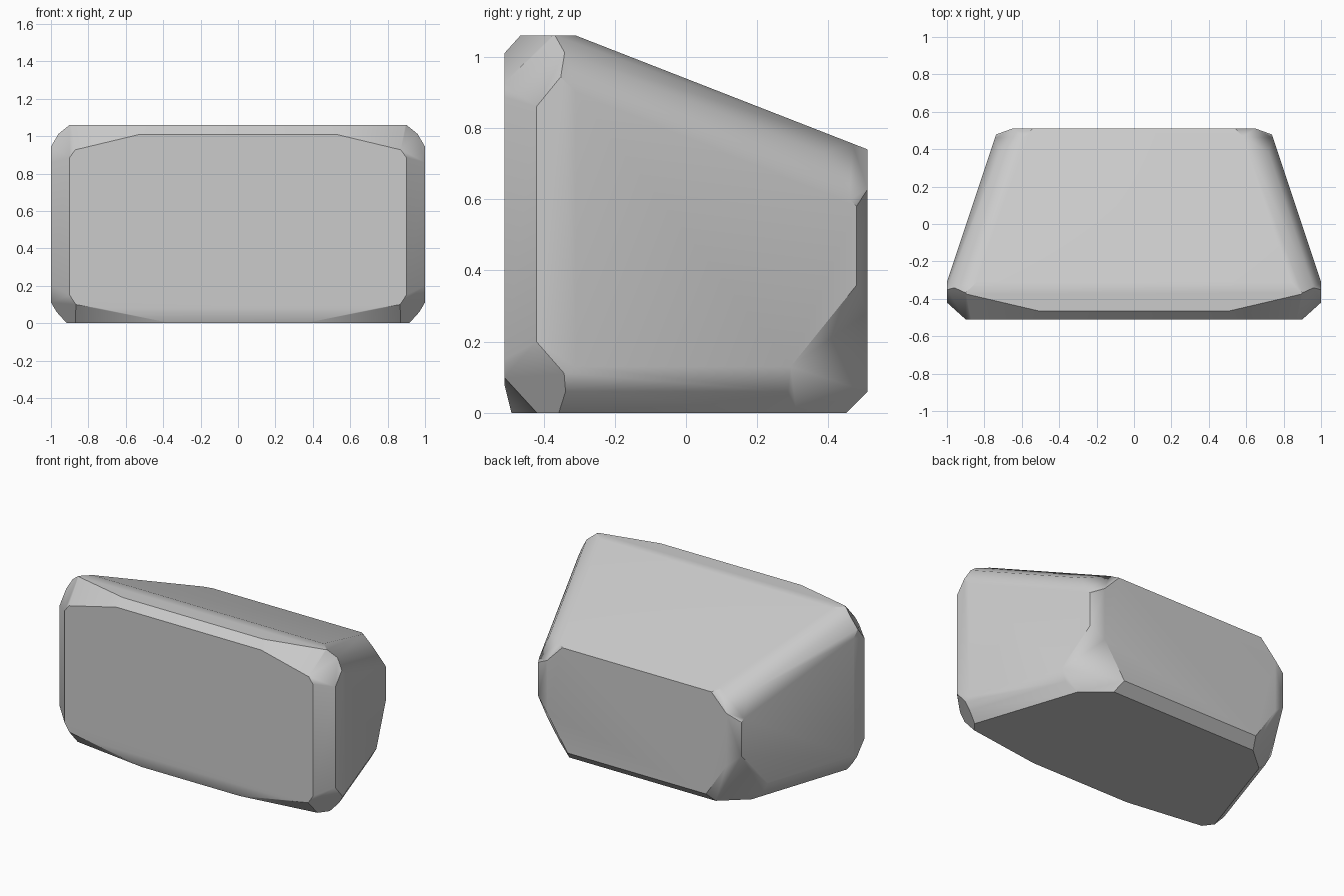
import bpy, bmesh
from mathutils import Vector

cube = bpy.data.objects.get("Cube")
if cube:
    bpy.data.objects.remove(cube, do_unlink=True)

grey = bpy.data.materials.new("stone_grey")
grey.use_nodes = True
colour = (0.6, 0.6, 0.6, 1)
grey.diffuse_color = colour
grey.node_tree.nodes["Principled BSDF"].inputs["Base Color"].default_value = colour

bm = bmesh.new()
bmesh.ops.create_cube(bm, size=4)
CENTRE = Vector((0, 0, 0.5))


def slice_off(a, b, c):
    """Cut away everything beyond the plane through three points and cap it."""
    normal = (b - a).cross(c - a).normalized()
    if normal.dot(a - CENTRE) < 0:
        normal = -normal
    geom = bm.verts[:] + bm.edges[:] + bm.faces[:]
    cut = bmesh.ops.bisect_plane(bm, geom=geom, dist=1e-5, plane_co=a,
                                 plane_no=normal, clear_outer=True)
    edges = [e for e in cut["geom_cut"] if isinstance(e, bmesh.types.BMEdge)]
    if edges:
        bmesh.ops.contextual_create(bm, geom=edges)


def both_sides(*points):
    for s in (1, -1):
        slice_off(*[Vector((s * x, y, z)) for x, y, z in points])


def along(p, q, direction):
    """Chamfer through p and q, running along an edge direction."""
    both_sides(p, q, Vector(p) + Vector(direction))


X, Z = (1, 0, 0), (0, 0, 1)
SIDE = (-0.333, 1, 0)
RIDGE = (-0.333, 1, -0.39)


def across(p, q):
    slice_off(Vector((0, *p)), Vector((0, *q)), Vector((1, *p)))


# Main faces: front, back, flat top strip, sloping top, bottom
across((-0.51, 0), (-0.51, 1))
across((0.51, 0), (0.51, 1))
across((-0.5, 1.06), (0, 1.06))
across((-0.31, 1.06), (0.51, 0.74))
across((-0.5, 0), (0.5, 0))
# Tapering sides and the upright strip at their widest part
along((1, -0.31, 0), (0.73, 0.5, 0), Z)
along((1, -0.31, 0), (1, 0, 0), Z)

# Worn long edges
across((-0.465, 1.06), (-0.51, 1.01))
across((-0.49, 0), (-0.51, 0.08))
across((0.45, 0), (0.51, 0.06))
along((1, -0.42, 0), (0.9, -0.51, 0), Z)
along((0.72, 0.485, 0), (0.65, 0.51, 0), Z)
for p, q in (((1, 0.9), (0.95, 1.0)), ((0.95, 1.0), (0.84, 1.06))):
    along((p[0], -0.31, p[1]), (q[0], -0.31, q[1]), RIDGE)
for p, q in (((1, 0.13), (0.96, 0.06)), ((0.96, 0.06), (0.9, 0))):
    along((p[0], -0.31, p[1]), (q[0], -0.31, q[1]), SIDE)

# Knocked-off corners: front top, front bottom, back bottom, back top
both_sides((0.4, -0.5, 1.05), (0.83, -0.39, 1.06), (0.9, -0.51, 0.92))
both_sides((1, -0.42, 0.86), (0.95, -0.37, 0.99), (0.89, -0.51, 0.9))
both_sides((0.35, -0.5, 0.01), (0.86, -0.42, 0), (0.87, -0.51, 0.1))
both_sides((1, -0.42, 0.2), (0.94, -0.36, 0.04), (0.88, -0.51, 0.12))
both_sides((0.76, 0.27, 0.03), (0.73, 0.48, 0.35), (0.5, 0.5, 0.04))
both_sides((0.73, 0.47, 0.6), (0.68, 0.42, 0.72), (0.58, 0.51, 0.7))

bmesh.ops.remove_doubles(bm, verts=bm.verts[:], dist=0.004)
hull = bmesh.ops.convex_hull(bm, input=bm.verts[:])
bmesh.ops.dissolve_limit(bm, angle_limit=0.02, verts=bm.verts[:], edges=bm.edges[:])
bmesh.ops.recalc_face_normals(bm, faces=bm.faces[:])

mesh = bpy.data.meshes.new("boulder")
bm.to_mesh(mesh)
bm.free()
mesh.materials.append(grey)
boulder = bpy.data.objects.new("boulder", mesh)
bpy.context.collection.objects.link(boulder)

# Soft shading over the worn edges, crisp where faces turn sharply
bpy.ops.object.select_all(action="DESELECT")
boulder.select_set(True)
bpy.context.view_layer.objects.active = boulder
bpy.ops.object.shade_smooth_by_angle(angle=0.6)
weighted = boulder.modifiers.new("weighted_normals", "WEIGHTED_NORMAL")
weighted.keep_sharp = True
